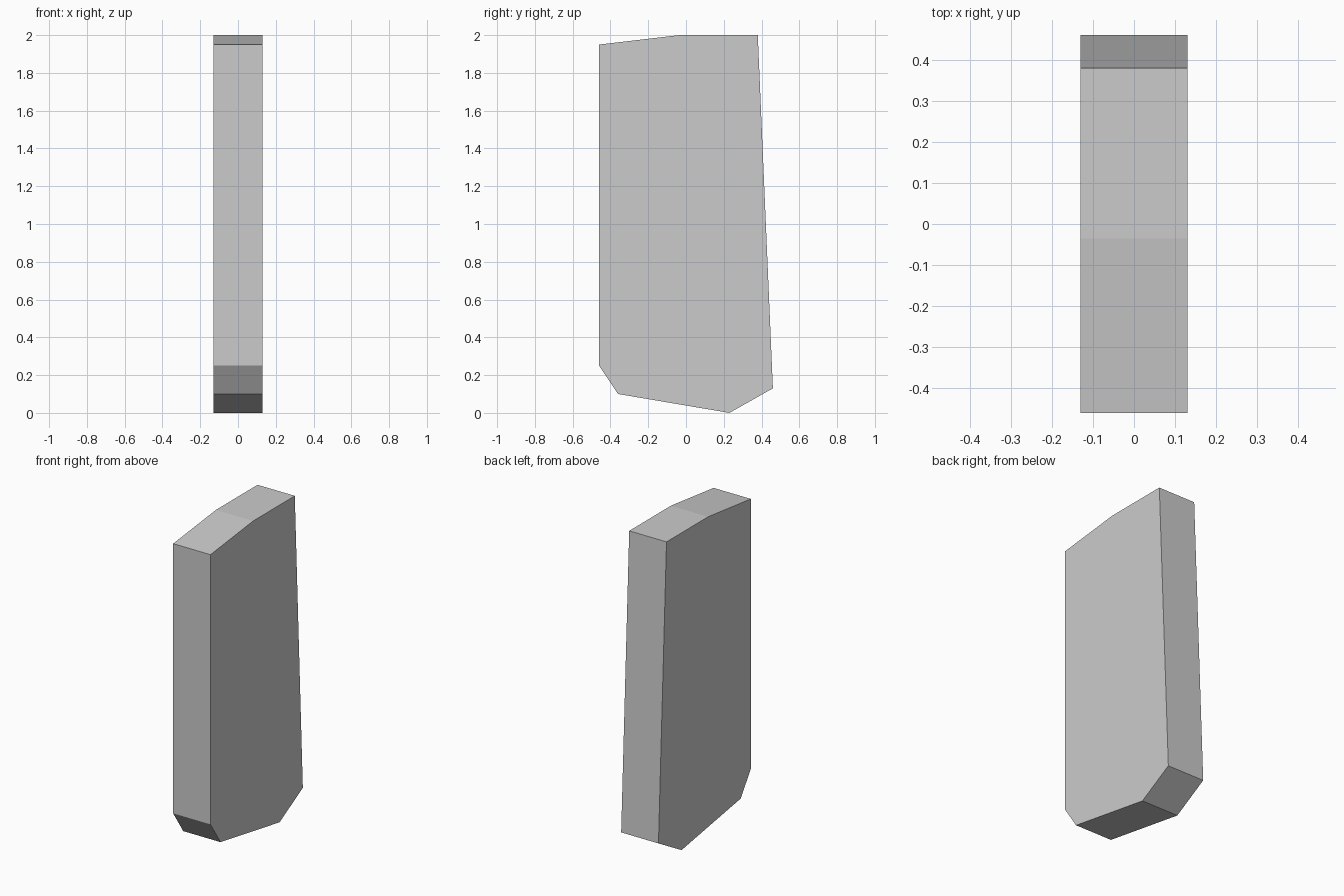
import bpy, bmesh

if "Cube" in bpy.data.objects:
    bpy.data.objects.remove(bpy.data.objects["Cube"])

HALF_WIDTH = 0.13

# Side outline (y, z) of the slab
OUTLINE = [(-0.46, 0.25), (-0.36, 0.10), (0.23, 0.0), (0.46, 0.13),
           (0.38, 2.0), (-0.035, 2.0), (-0.46, 1.95)]

# Extrude the outline across the width
bm = bmesh.new()
side = bm.faces.new([bm.verts.new((-HALF_WIDTH, y, z)) for y, z in OUTLINE])
result = bmesh.ops.extrude_face_region(bm, geom=[side], use_keep_orig=True)
moved = [v for v in result["geom"] if isinstance(v, bmesh.types.BMVert)]
bmesh.ops.translate(bm, verts=moved, vec=(2 * HALF_WIDTH, 0, 0))
bmesh.ops.recalc_face_normals(bm, faces=bm.faces[:])

mesh = bpy.data.meshes.new("slab")
bm.to_mesh(mesh)
bm.free()
bpy.context.collection.objects.link(bpy.data.objects.new("slab", mesh))
